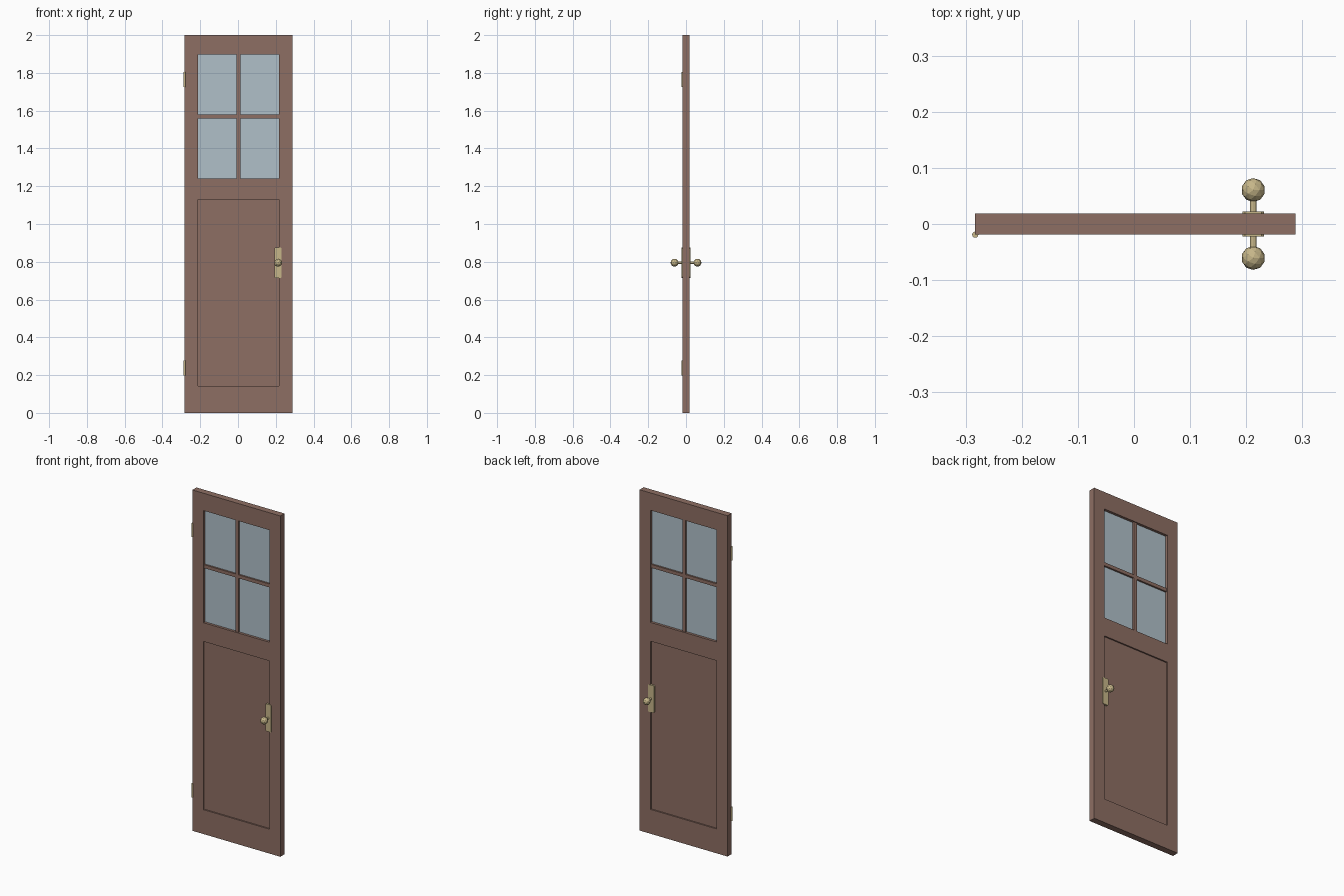
import bpy, bmesh, math
from mathutils import Matrix, Vector

if "Cube" in bpy.data.objects:
    bpy.data.objects.remove(bpy.data.objects["Cube"])


def material(name, rgb):
    m = bpy.data.materials.new(name)
    lin = [((c / 255 + 0.055) / 1.055) ** 2.4 for c in rgb]
    m.diffuse_color = (*lin, 1)
    m.use_nodes = True
    m.node_tree.nodes["Principled BSDF"].inputs["Base Color"].default_value = m.diffuse_color
    return m


WOOD = material("brown wood", (141, 110, 99))
GLASS = material("pale blue glass", (176, 192, 201))
BRASS = material("brass", (198, 182, 137))


def finish(name, bm, mat):
    bmesh.ops.recalc_face_normals(bm, faces=bm.faces)
    me = bpy.data.meshes.new(name)
    bm.to_mesh(me)
    bm.free()
    me.materials.append(mat)
    ob = bpy.data.objects.new(name, me)
    bpy.context.collection.objects.link(ob)
    return ob


def box(name, lo, hi, mat, chamfer=0):
    lo, hi = Vector(lo), Vector(hi)
    bm = bmesh.new()
    bmesh.ops.create_cube(bm, size=1, matrix=Matrix.Translation((lo + hi) / 2)
                          @ Matrix.Diagonal((*(hi - lo), 1)))
    if chamfer:  # cut the corners seen from the front
        edges = [e for e in bm.edges
                 if abs(e.verts[0].co.y - e.verts[1].co.y) > 1e-5]
        bmesh.ops.bevel(bm, geom=edges, offset=chamfer, segments=1, affect='EDGES')
    return finish(name, bm, mat)


def cylinder(name, centre, radius, length, mat, sides, along_y=False):
    bm = bmesh.new()
    rot = Matrix.Rotation(math.pi / 2, 4, 'X') if along_y else Matrix()
    bmesh.ops.create_cone(bm, cap_ends=True, segments=sides, radius1=radius,
                          radius2=radius, depth=length,
                          matrix=Matrix.Translation(centre) @ rot)
    return finish(name, bm, mat)


# Door leaf: grid of cells with the window left open and the panel sunk
HALF = 0.019
XS = [-0.283, -0.212, 0.217, 0.288]
ZS = [0, 0.143, 1.13, 1.24, 1.898, 2.0]
CX = 0.0025
bm = bmesh.new()
v = [[bm.verts.new((x, -HALF, z)) for x in XS] for z in ZS]
for j in range(len(ZS) - 1):
    for i in range(len(XS) - 1):
        if (i, j) != (1, 3):
            bm.faces.new((v[j][i], v[j][i + 1], v[j + 1][i + 1], v[j + 1][i]))
ret = bmesh.ops.extrude_face_region(bm, geom=bm.faces[:], use_keep_orig=True)
bmesh.ops.translate(bm, vec=(0, 2 * HALF, 0),
                    verts=[g for g in ret["geom"] if isinstance(g, bmesh.types.BMVert)])
bm.normal_update()
panels = []
for f in bm.faces:
    c = f.calc_center_median()
    if abs(abs(c.y) - HALF) < 1e-5 and abs(c.x - CX) < 0.01 and ZS[1] < c.z < ZS[2]:
        panels.append(f)
for f in bmesh.ops.extrude_discrete_faces(bm, faces=panels)["faces"]:
    s = -1 if f.calc_center_median().y > 0 else 1
    bmesh.ops.translate(bm, vec=(0, s * 0.008, 0), verts=f.verts[:])
finish("door_leaf", bm, WOOD)

# Window glass and crossing bars
box("window_glass", (XS[1], -0.004, ZS[3]), (XS[2], 0.004, ZS[4]), GLASS)
ZM = (ZS[3] + ZS[4]) / 2
box("vertical_bar", (CX - 0.01, -0.014, ZS[3]), (CX + 0.01, 0.014, ZS[4]), WOOD)
box("horizontal_bar", (XS[1], -0.014, ZM - 0.01), (XS[2], 0.014, ZM + 0.01), WOOD)

# Knob, stem and plate on both sides
KX, KZ = 0.2125, 0.795
for side, s in (("front", -1), ("back", 1)):
    ys = sorted((s * 0.010, s * 0.0225))
    box(side + "_lock_plate", (KX - 0.019, ys[0], KZ - 0.08),
        (KX + 0.019, ys[1], KZ + 0.08), BRASS, 0.004)
    cylinder(side + "_knob_stem", (KX, s * 0.035, KZ), 0.006, 0.04, BRASS, 12, True)
    bm = bmesh.new()
    bmesh.ops.create_icosphere(bm, subdivisions=2, radius=0.0213,
                               matrix=Matrix.Translation((KX, s * 0.0605, KZ)))
    finish(side + "_knob", bm, BRASS)

# Hinge pins on the front left edge
for name, z in (("lower_hinge", 0.237), ("upper_hinge", 1.765)):
    cylinder(name, (-0.283, -0.019, z), 0.0055, 0.08, BRASS, 12)
